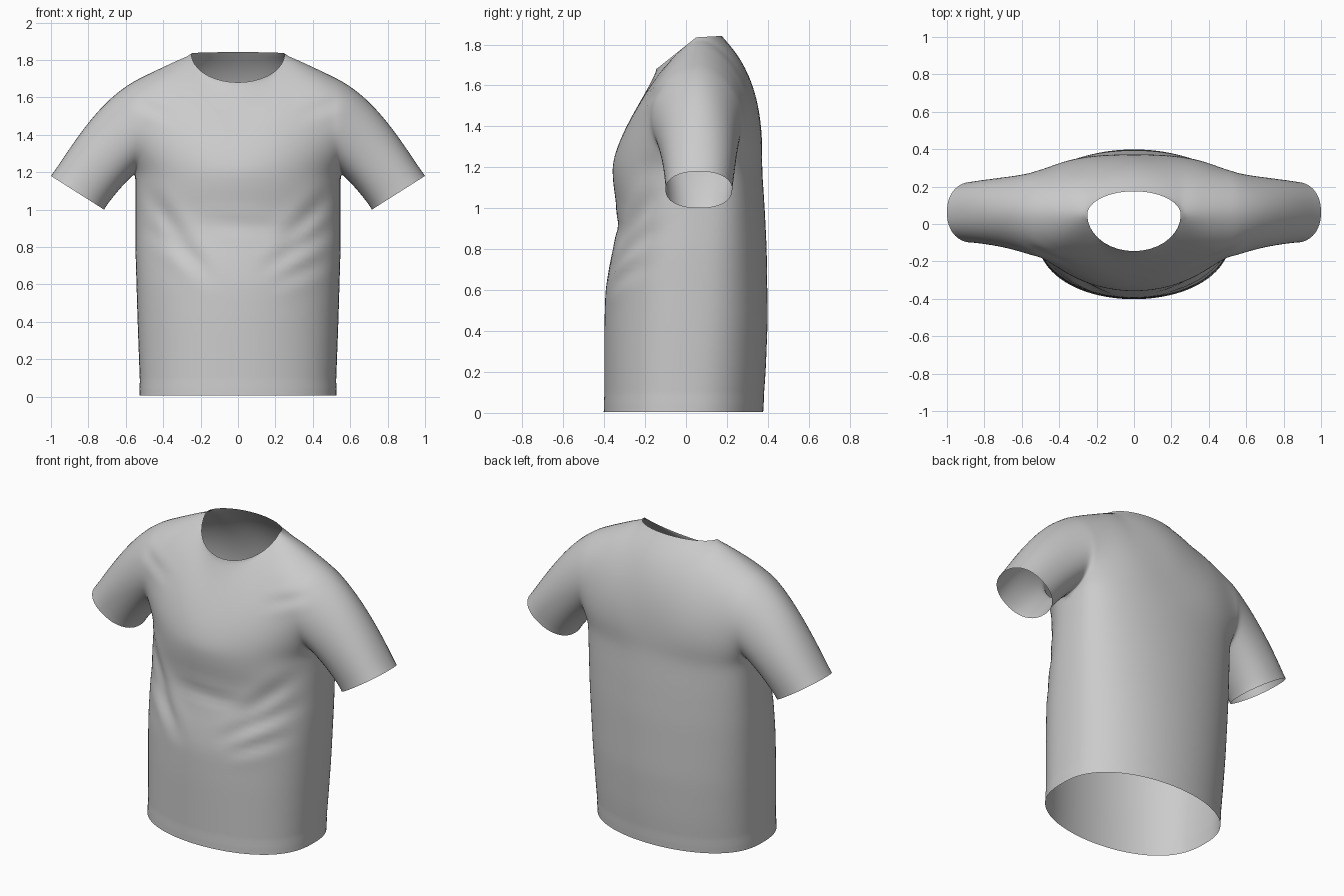
import bpy, bmesh, math
from mathutils import Vector as V

if "Cube" in bpy.data.objects:
    bpy.data.objects.remove(bpy.data.objects["Cube"])

COLS, ROWS, RINGS = 27, 26, 18     # columns per quarter, rows of the yoke, sleeve rings
ARMPIT = 1.19


def table(pts, z):
    """Linear lookup in a list of (z, value) pairs."""
    for (z0, a), (z1, b) in zip(pts, pts[1:]):
        if z <= z1:
            return a + (b - a) * (z - z0) / (z1 - z0)
    return pts[-1][1]


def bezier(a, b, c, d, t):
    s = 1 - t
    return a * s**3 + b * 3 * s * s * t + c * 3 * s * t * t + d * t**3


def spline(keys, u):
    """Spline through four evenly spaced keys, mirrored at the centre line."""
    k = [V(p) for p in keys]
    k = [V((-k[1].x, k[1].y, k[1].z))] + k + [2 * k[-1] - k[-2]]
    i = min(int(u * 3), 2)
    t = u * 3 - i
    a, b, c, d = k[i:i + 4]
    return 0.5 * (2 * b + (c - a) * t + (2 * a - 5 * b + 4 * c - d) * t**2
                  + (3 * b - a - 3 * c + d) * t**3)


# body profiles by height
WIDTH = [(0, .523), (.4, .538), (.8, .55), (ARMPIT, .55)]
MIDDLE = [(0, 0), (ARMPIT, .07)]
FRONT = [(0, -.40), (.4, -.40), (.6, -.395), (.75, -.37), (.88, -.337),
         (1.0, -.337), (1.1, -.355), (ARMPIT, -.362)]
BACK = [(0, .375), (.2, .39), (.45, .40), (.8, .395), (1.0, .385), (ARMPIT, .372)]
FRONT_ROUND = [(0, .77), (.8, .84), (ARMPIT, .95)]
BACK_ROUND = [(0, .82), (.8, .72), (ARMPIT, .62)]

# inner control points of the yoke columns, from centre to armhole
FRONT_LOW = [(0, -.345, 1.36), (.27, -.315, 1.42), (.47, -.265, 1.38), (.53, -.27, 1.22)]
FRONT_HIGH = [(0, -.19, 1.55), (.26, -.105, 1.74), (.42, -.175, 1.71), (.555, -.225, 1.66)]
BACK_LOW = [(0, .378, 1.42), (.27, .40, 1.45), (.47, .36, 1.40), (.53, .38, 1.22)]
BACK_HIGH = [(0, .36, 1.66), (.26, .26, 1.79), (.42, .27, 1.73), (.555, .31, 1.66)]


def torso(u, z, back):
    b = u * math.pi / 2
    c = max(math.cos(b), 0) ** table(BACK_ROUND if back else FRONT_ROUND, z)
    mid = table(MIDDLE, z)
    depth = table(BACK if back else FRONT, z) - mid
    return V((table(WIDTH, z) * math.sin(b), mid + depth * c, z))


def top_edge(u, back):
    """Neckline up to a third of the way out, then the shoulder seam."""
    if u <= 1 / 3 + 1e-6:
        a = u * 3 * math.pi / 2
        c = math.cos(a)
        if back:
            return V((.25 * math.sin(a), .05 + .125 * c, 1.835 + .007 * c))
        return V((.25 * math.sin(a), .05 - .195 * c, 1.835 - .155 * c))
    v = (u - 1 / 3) * 1.5
    return V((.25 + .31 * v, .05 + .01 * v, 1.835 - .145 * v + .01 * v * (1 - v)))


def yoke(u, t, back):
    low, high = (BACK_LOW, BACK_HIGH) if back else (FRONT_LOW, FRONT_HIGH)
    return bezier(torso(u, ARMPIT, back), spline(low, u), spline(high, u),
                  top_edge(u, back), t)


def add_grid(bm, rows):
    """Skin a grid of points, on both sides of the shirt."""
    for side in (1, -1):
        vs = [[bm.verts.new((p.x * side, p.y, p.z)) for p in r] for r in rows]
        for r0, r1 in zip(vs, vs[1:]):
            for i in range(len(r0) - 1):
                bm.faces.new((r0[i], r0[i + 1], r1[i + 1], r1[i]))


bm = bmesh.new()

# body and yoke panels
us = [i / COLS for i in range(COLS + 1)]
zs = [.005, .03, .06, .075] + [.075 + (ARMPIT - .075) * i / 34 for i in range(1, 35)]
for back in (False, True):
    add_grid(bm, [[torso(u, z, back) for u in us] for z in zs])
    add_grid(bm, [[yoke(u, j / ROWS, back) for u in us] for j in range(ROWS + 1)])

# sleeves, from armhole loop to cuff loop
hole = [yoke(1, j / ROWS, False) for j in range(ROWS + 1)]
hole += [yoke(1, j / ROWS, True) for j in range(ROWS - 1, -1, -1)]
cuff_dir = V((.56, 0, -.83))
strips = []
for k, p0 in enumerate(hole):
    a = math.pi * k / ROWS
    c, s = math.cos(a), math.sin(a)
    sc = math.copysign(abs(c) ** .9, c)
    ss = math.copysign(abs(s) ** .9, s)
    p3 = V((.858 - .142 * sc, .063 - .163 * ss, 1.09 - .09 * sc))
    start = V((.72 - .12 * c, (.25 if s > 0 else .15) * s, -.5 - .02 * c))
    reach = (p3 - p0).length / 3
    bulge = V((0, -.02 * s, 0)) if s < 0 else V((0, -.01 * s, 0))
    strips.append([bezier(p0, p0 + start * reach, p3 - cuff_dir * reach + bulge, p3, r / RINGS)
                   for r in range(RINGS + 1)])
add_grid(bm, strips)

# sew the panels and relax the seams
bmesh.ops.remove_doubles(bm, verts=bm.verts, dist=.0008)
inner = [v for v in bm.verts if not v.is_boundary]
for _ in range(6):
    bmesh.ops.smooth_vert(bm, verts=inner, factor=.5,
                          use_axis_x=True, use_axis_y=True, use_axis_z=True)

# cloth folds: x0, z0, x1, z1, depth, width
FOLDS_FRONT = [(-.52, 1.15, -.12, .58, .013, .045), (-.5, .92, -.18, .68, .008, .04),
               (.53, 1.12, .2, .78, .011, .045), (.53, .92, .1, .66, .012, .04),
               (.52, .74, .15, .6, .008, .04), (-.25, .93, .3, .9, .006, .04),
               (.6, 1.6, .3, 1.5, .006, .03), (-.6, 1.6, -.3, 1.48, .006, .03)]
for v in bm.verts:
    x, y, z = v.co
    mid = table(MIDDLE, z)
    for x0, z0, x1, z1, depth, w in FOLDS_FRONT if y < mid else ():
        dx, dz = x1 - x0, z1 - z0
        n = math.hypot(dx, dz)
        t = ((x - x0) * dx + (z - z0) * dz) / n / n
        if 0 < t < 1:
            d = ((x - x0) * dz - (z - z0) * dx) / n / w
            fade = math.sin(math.pi * t) * min(1, (mid - y) / .15)
            v.co.y += depth * fade * (1 - d * d) * math.exp(-d * d / 2)
    # turned-up bottom hem
    if z < .066:
        v.co.x *= 1.005
        v.co.y *= 1.005

bmesh.ops.recalc_face_normals(bm, faces=bm.faces)
for f in bm.faces:
    f.smooth = True
mesh = bpy.data.meshes.new("shirt")
bm.to_mesh(mesh)
bm.free()
shirt = bpy.data.objects.new("shirt", mesh)
bpy.context.collection.objects.link(shirt)
